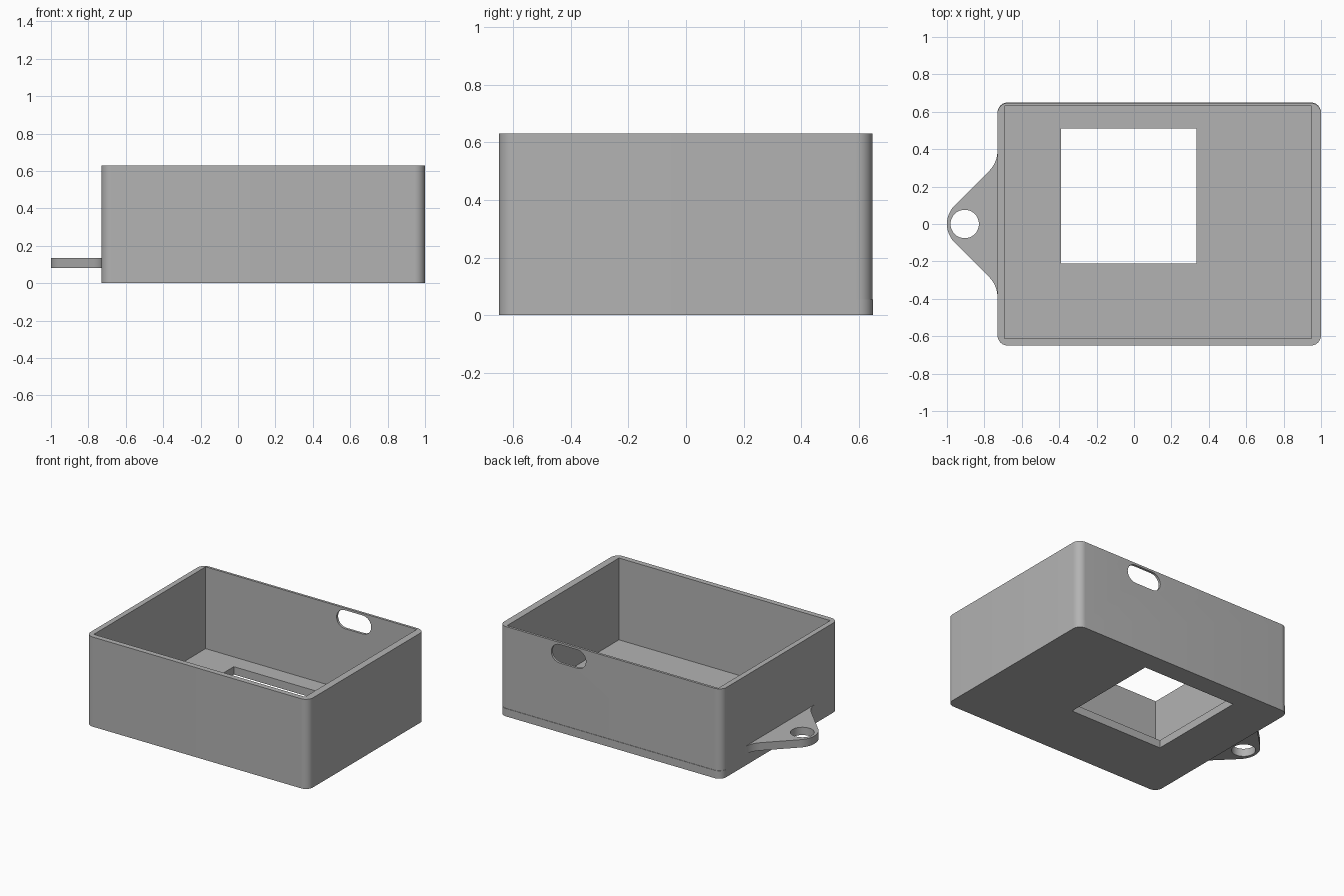
import bpy
import bmesh
from math import cos, sin, radians

cube = bpy.data.objects.get("Cube")
if cube:
    bpy.data.objects.remove(cube, do_unlink=True)

grey = bpy.data.materials.new("plain grey")
grey.use_nodes = True
COLOUR = (0.45, 0.45, 0.45, 1)
grey.diffuse_color = COLOUR
grey.node_tree.nodes["Principled BSDF"].inputs["Base Color"].default_value = COLOUR


def arc(cx, cy, r, start, end, steps=10):
    """Points along a circular arc, angles in degrees."""
    angles = [radians(start + (end - start) * i / steps) for i in range(steps + 1)]
    return [(cx + r * cos(a), cy + r * sin(a)) for a in angles]


def rounded_rect(x0, x1, y0, y1, r):
    corners = [(x1 - r, y1 - r), (x0 + r, y1 - r), (x0 + r, y0 + r), (x1 - r, y0 + r)]
    return [p for i, (x, y) in enumerate(corners) for p in arc(x, y, r, 90 * i, 90 * i + 90)]


def rect(x0, x1, y0, y1):
    return [(x1, y1), (x0, y1), (x0, y0), (x1, y0)]


def prism(name, outline, low, high, along_y=False):
    """Extrude an outline between two levels, along z or along y."""
    bm = bmesh.new()
    place = (lambda a, b, c: (a, c, b)) if along_y else (lambda a, b, c: (a, b, c))
    base = bm.faces.new([bm.verts.new(place(a, b, low)) for a, b in outline])
    top = bmesh.ops.extrude_face_region(bm, geom=[base])["geom"]
    shift = place(0, 0, high - low)
    bmesh.ops.translate(bm, vec=shift, verts=[v for v in top if isinstance(v, bmesh.types.BMVert)])
    bmesh.ops.recalc_face_normals(bm, faces=bm.faces)
    mesh = bpy.data.meshes.new(name)
    bm.to_mesh(mesh)
    bm.free()
    mesh.materials.append(grey)
    obj = bpy.data.objects.new(name, mesh)
    bpy.context.collection.objects.link(obj)
    return obj


def cut(obj, cutter):
    mod = obj.modifiers.new("cut", 'BOOLEAN')
    mod.operation, mod.solver, mod.object = 'DIFFERENCE', 'EXACT', cutter
    bpy.context.view_layer.objects.active = obj
    bpy.ops.object.modifier_apply(modifier=mod.name)
    bpy.data.objects.remove(cutter, do_unlink=True)


LEFT, RIGHT, DEPTH, HEIGHT, FLOOR = -0.73, 1.0, 0.65, 0.63, 0.055

# Floor with the square window
base_plate = prism("base_plate", rounded_rect(LEFT, RIGHT, -DEPTH, DEPTH, 0.055), 0, FLOOR)
cut(base_plate, prism("window_cutter", rect(-0.39, 0.335, -0.21, 0.51), -0.1, 0.2))

# Walls with a sharp-cornered cavity and a cable slot in the back
walls = prism("walls", rounded_rect(LEFT, RIGHT, -DEPTH, DEPTH - 0.003, 0.055), FLOOR, HEIGHT)
cut(walls, prism("cavity_cutter", rect(-0.693, 0.95, -0.612, 0.63), -0.1, 1))
slot = arc(0.53, 0.55, 0.065, -90, 90) + arc(0.39, 0.55, 0.065, 90, 270)
cut(walls, prism("slot_cutter", slot, 0.5, 0.8, along_y=True))

# Mounting tab: round tip, straight flanks and flared roots
flank = arc(-0.884, 0.392, 0.154, 0, -45) + arc(-0.86, 0, 0.14, 135, 180)
tab_outline = flank + [(x, -y) for x, y in reversed(flank[:-1])]
mounting_tab = prism("mounting_tab", tab_outline, 0.08, 0.135)
cut(mounting_tab, prism("hole_cutter", arc(-0.905, 0, 0.076, 0, 348.75, 31), 0, 0.3))

# Smooth rounded corners, sharp edges
for obj in (base_plate, walls, mounting_tab):
    bpy.ops.object.select_all(action='DESELECT')
    obj.select_set(True)
    bpy.context.view_layer.objects.active = obj
    bpy.ops.object.shade_smooth_by_angle(angle=radians(30))
